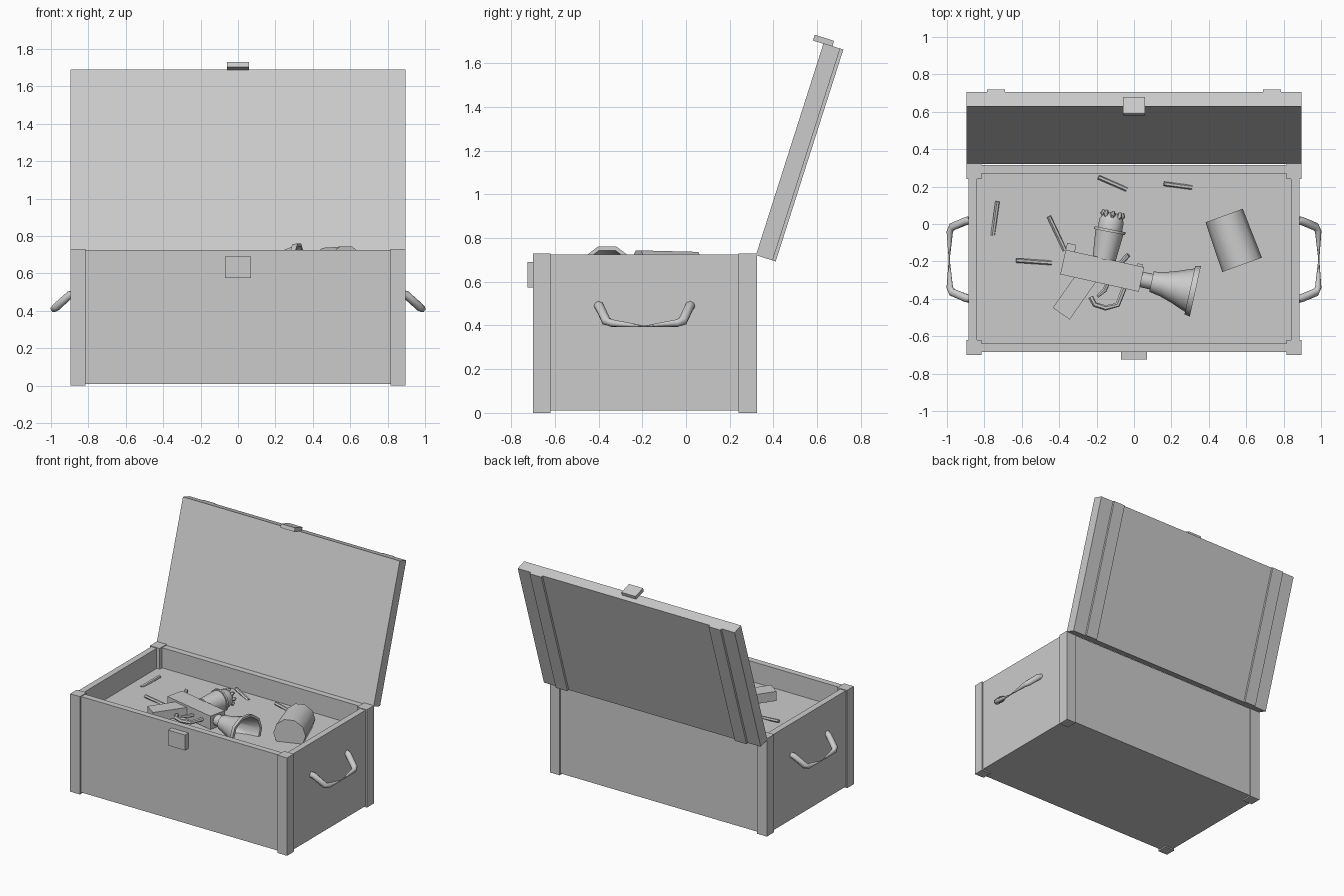
import bpy, bmesh, math
from mathutils import Vector, Matrix

cube = bpy.data.objects.get("Cube")
if cube:
    bpy.data.objects.remove(cube, do_unlink=True)

grey = bpy.data.materials.new("plain_grey")
grey.use_nodes = True
grey.diffuse_color = (0.6, 0.6, 0.6, 1)
grey.node_tree.nodes["Principled BSDF"].inputs["Base Color"].default_value = (0.6, 0.6, 0.6, 1)


def finish(name, bm, matrix=Matrix(), smooth=False):
    bmesh.ops.recalc_face_normals(bm, faces=bm.faces)
    mesh = bpy.data.meshes.new(name)
    bm.to_mesh(mesh)
    bm.free()
    mesh.materials.append(grey)
    ob = bpy.data.objects.new(name, mesh)
    ob.matrix_world = matrix
    bpy.context.collection.objects.link(ob)
    if smooth:
        bpy.ops.object.select_all(action='DESELECT')
        ob.select_set(True)
        bpy.context.view_layer.objects.active = ob
        bpy.ops.object.shade_smooth_by_angle(angle=math.radians(50))
    return ob


def box_bm(lo, hi):
    lo, hi = Vector(lo), Vector(hi)
    bm = bmesh.new()
    bmesh.ops.create_cube(bm, size=1, matrix=Matrix.Translation((lo + hi) / 2) @ Matrix.Diagonal((*(hi - lo), 1)))
    return bm


def box(name, lo, hi, matrix=Matrix()):
    return finish(name, box_bm(lo, hi), matrix)


def skin(bm, rings, caps=True):
    n = len(rings[0])
    for a, b in zip(rings, rings[1:]):
        for i in range(n):
            bm.faces.new((a[i], a[(i + 1) % n], b[(i + 1) % n], b[i]))
    if caps:
        bm.faces.new(rings[0])
        bm.faces.new(rings[-1])


def lathe(name, profile, matrix, sides=10):
    """Revolve (distance, radius) points around local x."""
    bm = bmesh.new()
    rings = [[bm.verts.new((d, r * math.cos(k * math.tau / sides), r * math.sin(k * math.tau / sides)))
              for k in range(sides)] for d, r in profile]
    skin(bm, rings)
    return finish(name, bm, matrix, True)


def tube(name, path, radii, sides=8, matrix=Matrix()):
    pts = [Vector(p) for p in path]
    bm = bmesh.new()
    rings = []
    for i, (p, r) in enumerate(zip(pts, radii)):
        t = (pts[min(i + 1, len(pts) - 1)] - pts[max(i - 1, 0)]).normalized()
        side = t.cross(Vector((0.3, 0, 1))).normalized()
        up = side.cross(t)
        rings.append([bm.verts.new(p + r * (side * math.cos(k * math.tau / sides) + up * math.sin(k * math.tau / sides)))
                      for k in range(sides)])
    skin(bm, rings)
    return finish(name, bm, matrix, True)


def placed(x, y, z, degrees):
    return Matrix.Translation((x, y, z)) @ Matrix.Rotation(math.radians(degrees), 4, 'Z')


# Chest body: block with a shallow well sunk into the top
bm = box_bm((-0.885, -0.685, 0.01), (0.885, 0.315, 0.725))
top = max(bm.faces, key=lambda f: f.calc_center_median().z)
bmesh.ops.inset_region(bm, faces=[top], thickness=0.065)
well = bmesh.ops.extrude_face_region(bm, geom=[top])
bmesh.ops.translate(bm, vec=(0, 0, -0.15), verts=[v for v in well["geom"] if isinstance(v, bmesh.types.BMVert)])
bmesh.ops.delete(bm, geom=[top], context='FACES')
finish("chest_body", bm)

# Corner posts
for sx, side in ((-1, "right"), (1, "left")):
    x0, x1 = sorted((sx * 0.815, sx * 0.895))
    box("front_post_" + side, (x0, -0.70, 0), (x1, -0.62, 0.73))
    box("back_post_" + side, (x0, 0.24, 0), (x1, 0.325, 0.73))

    # Side handle, pinched in the middle of the grip
    half = [(0.88, 0.21, 0.49), (0.90, 0.205, 0.485), (0.972, 0.175, 0.42), (0.985, 0.15, 0.411)]
    radii = [0.022, 0.022, 0.022, 0.018]
    path = half + [(0.988, 0, 0.396)] + [(x, -y, z) for x, y, z in reversed(half)]
    tube("handle_" + side, [(sx * x, y - 0.19, z) for x, y, z in path], radii + [0.003] + radii[::-1])

box("front_latch", (-0.07, -0.725, 0.575), (0.07, -0.68, 0.69))

# Open lid, leaning back on its hinge line
lid = Matrix.Translation((0, 0.32, 0.722)) @ Matrix.Rotation(math.radians(-17.7), 4, 'X')
box("lid", (-0.895, 0, 0), (0.895, 0.08, 1.018), lid)
for sx, side in ((-1, "right"), (1, "left")):
    x0, x1 = sorted((sx * 0.69, sx * 0.787))
    box("lid_strap_" + side, (x0, 0.07, 0), (x1, 0.095, 1.018), lid)
box("lid_latch", (-0.058, -0.05, 1.015), (0.058, 0.043, 1.043), lid)

# Flared blaster lying on its side
gun = placed(-0.17, -0.25, 0.63, -12.5)
box("blaster_body", (-0.215, -0.067, -0.05), (0.215, 0.067, 0.05), gun)
box("blaster_rear_sight", (-0.215, 0.06, -0.015), (-0.165, 0.105, 0.015), gun)
box("blaster_front_sight", (0.175, 0.06, -0.015), (0.205, 0.08, 0.015), gun)
box("blaster_grip", (-0.055, -0.225, -0.035), (0.055, 0.02, 0.035), placed(-0.26, -0.295, 0.63, -35))
tube("trigger_guard", [(-0.03, -0.15, 0), (0, -0.185, 0), (0.06, -0.19, 0), (0.12, -0.16, 0), (0.135, -0.06, 0)],
     [0.014] * 5, 6, gun)
tube("trigger", [(0.045, -0.05, 0), (0.035, -0.10, 0), (0.005, -0.14, 0)], [0.012, 0.012, 0.008], 6, gun)
lathe("blaster_bell", [(0.2, 0.042), (0.27, 0.042), (0.27, 0.055), (0.33, 0.066), (0.40, 0.088), (0.46, 0.112),
                       (0.48, 0.118), (0.48, 0.132), (0.51, 0.138), (0.51, 0.12), (0.30, 0.045)], gun)

# Jar with a studded domed stopper
jar = placed(-0.16, -0.19, 0.63, 79)
lathe("jar", [(0, 0.062), (0.15, 0.076), (0.15, 0.085), (0.165, 0.085), (0.165, 0.066), (0.21, 0.066),
              (0.24, 0.052), (0.255, 0.02)], jar, 12)
for i in range(8):
    a = i * math.tau / 8
    c, s = math.cos(a), math.sin(a)
    tube("stopper_stud", [(0.22, 0.04 * c, 0.04 * s), (0.245, 0.055 * c, 0.055 * s), (0.262, 0.05 * c, 0.05 * s)],
         [0.01, 0.014, 0.008], 6, jar)

# Canister
lathe("canister", [(0, 0.106), (0.28, 0.113)], placed(0.482, 0.045, 0.636, -70), 10)

# Loose sticks scattered over the contents
sticks = [((-0.73, 0.12), (-0.755, -0.06)), ((-0.455, 0.04), (-0.37, -0.14)), ((-0.63, -0.195), (-0.44, -0.208)),
          ((-0.19, 0.25), (-0.04, 0.185)), ((0.16, 0.215), (0.31, 0.195)), ((-0.03, -0.165), (-0.10, -0.24))]
for i, (a, b) in enumerate(sticks):
    tube("stick_%d" % (i + 1), [(*a, 0.592), (*b, 0.572)], [0.012, 0.012], 6)
